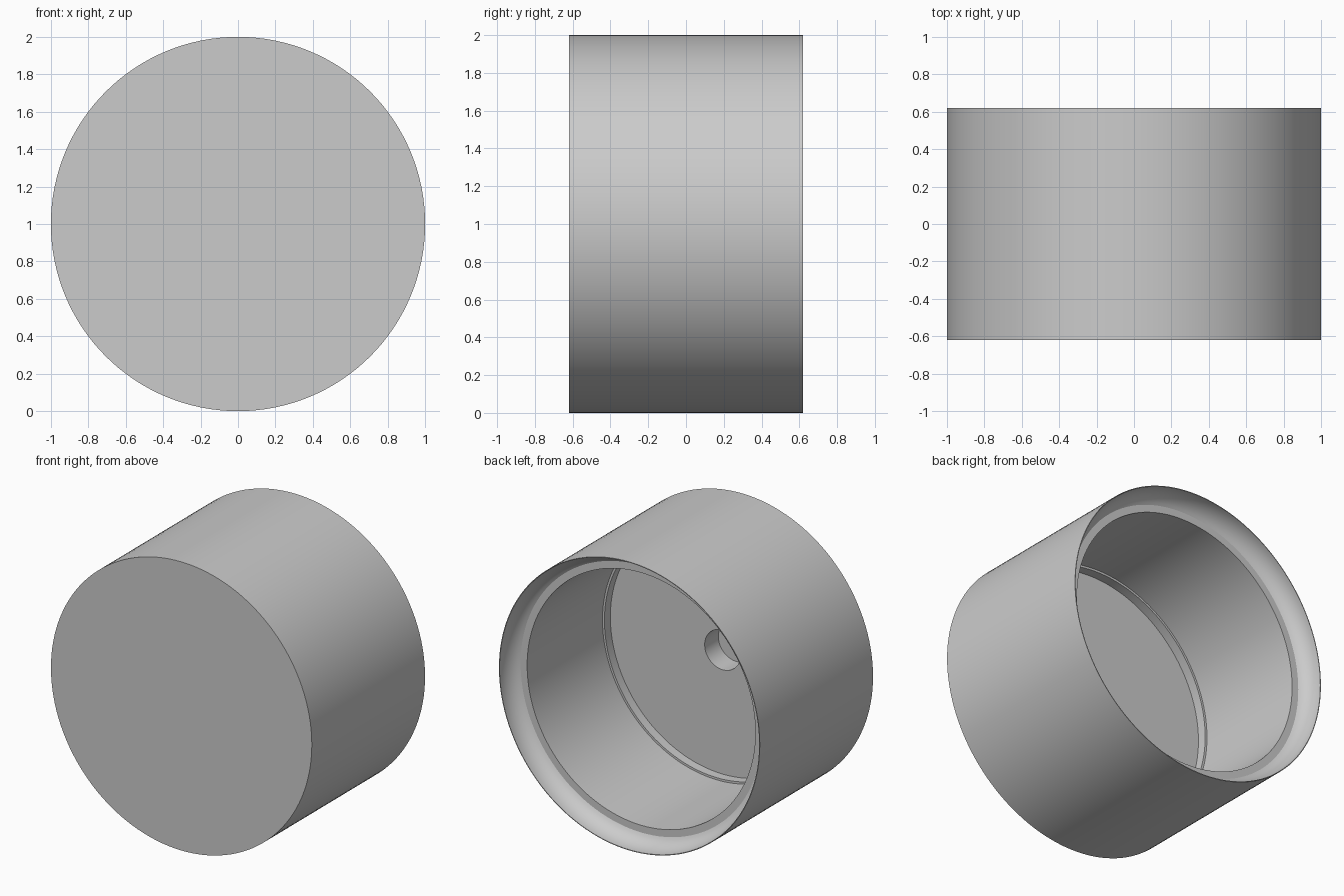
import bpy, bmesh, math

if "Cube" in bpy.data.objects:
    bpy.data.objects.remove(bpy.data.objects["Cube"])

SEGMENTS = 128


def lathe(name, profile, material):
    """Turn a closed (radius, y) profile around the y axis through z = 1."""
    bm = bmesh.new()
    rings = []
    for r, y in profile:
        if r == 0:
            rings.append([bm.verts.new((0, y, 1))])
            continue
        rings.append([bm.verts.new((r * math.cos(2 * math.pi * i / SEGMENTS), y,
                                    1 + r * math.sin(2 * math.pi * i / SEGMENTS)))
                      for i in range(SEGMENTS)])
    for a, b in zip(rings, rings[1:]):
        for i in range(SEGMENTS):
            j = (i + 1) % SEGMENTS
            if len(a) == 1:
                bm.faces.new((a[0], b[i], b[j]))
            elif len(b) == 1:
                bm.faces.new((a[i], b[0], a[j]))
            else:
                bm.faces.new((a[i], b[i], b[j], a[j]))
    bmesh.ops.recalc_face_normals(bm, faces=bm.faces)
    mesh = bpy.data.meshes.new(name)
    bm.to_mesh(mesh)
    bm.free()
    mesh.materials.append(material)
    obj = bpy.data.objects.new(name, mesh)
    bpy.context.collection.objects.link(obj)
    bpy.context.view_layer.objects.active = obj
    obj.select_set(True)
    bpy.ops.object.shade_smooth_by_angle(angle=math.radians(25))
    return obj


grey = bpy.data.materials.new("plain grey")
grey.diffuse_color = (0.6, 0.6, 0.6, 1)
grey.use_nodes = True
grey.node_tree.nodes["Principled BSDF"].inputs["Base Color"].default_value = grey.diffuse_color

# Closed front and straight outer wall
profile = [(0, -0.62), (1, -0.62), (1, 0.62)]

# Hollow curved lip, running from the thin rim in to the seat
for k in range(9):
    t = math.radians(70) * k / 8
    profile.append((0.925 + 0.07 * (math.cos(t) - math.cos(math.radians(70)))
                    / (1 - math.cos(math.radians(70))),
                    0.62 - 0.13 * math.sin(t) / math.sin(math.radians(70))))

# Seat, bore, small ledge, floor and central blind hole
profile += [(0.875, 0.49), (0.875, -0.335), (0.86, -0.335), (0.86, -0.40),
            (0.137, -0.40), (0.137, -0.55), (0, -0.55)]

lathe("cup_housing", profile, grey)
